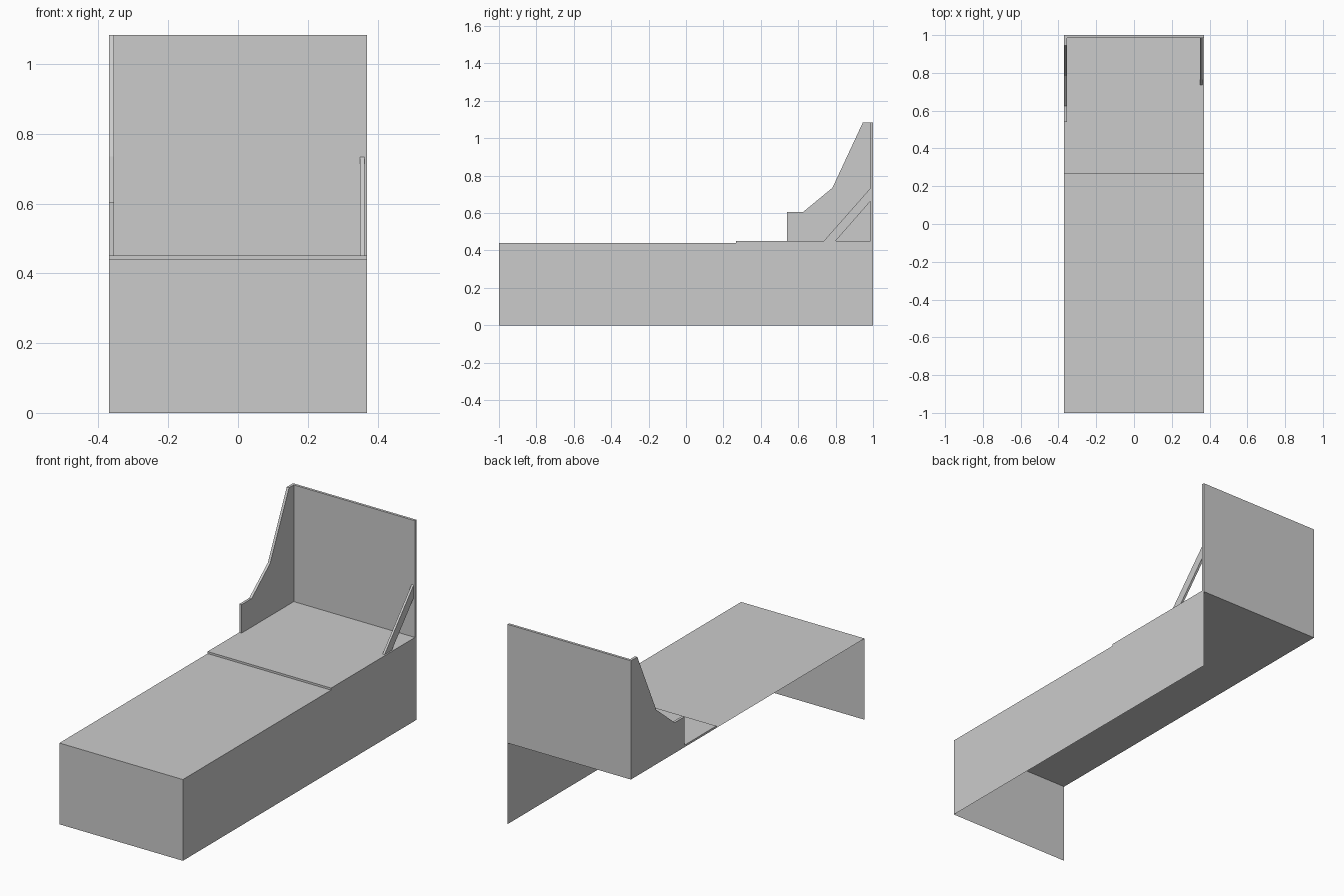
import bpy

if "Cube" in bpy.data.objects:
    bpy.data.objects.remove(bpy.data.objects["Cube"])

W = 0.37          # half width
H = 0.44          # body height
DECK = 0.451      # top of raised deck
TOP = 1.083       # top of back board


def make(name, verts, faces):
    me = bpy.data.meshes.new(name)
    me.from_pydata(verts, [], faces)
    ob = bpy.data.objects.new(name, me)
    bpy.context.collection.objects.link(ob)
    return ob


def extrude_x(name, profile, x0, x1):
    """Closed solid from a (y, z) counter-clockwise profile, between x0 and x1."""
    n = len(profile)
    verts = [(x, y, z) for x in (x0, x1) for y, z in profile]
    faces = [tuple(reversed(range(n))), tuple(range(n, 2 * n))]
    faces += [(i, (i + 1) % n, n + (i + 1) % n, n + i) for i in range(n)]
    return make(name, verts, faces)


def box(name, x0, x1, y0, y1, z0, z1):
    return extrude_x(name, [(y0, z0), (y1, z0), (y1, z1), (y0, z1)], x0, x1)


# Body sheets: top, front and right side only (left, back and underside are open)
make("base_shell",
     [(-W, -1, 0), (W, -1, 0), (W, 1, 0),
      (-W, -1, H), (W, -1, H), (W, 1, H), (-W, 1, H)],
     [(0, 1, 4, 3), (1, 2, 5, 4), (3, 4, 5, 6)])

# Thin raised deck and upright back board
box("raised_deck", -W, W, 0.268, 1.0, H, DECK)
box("back_board", -W, W, 0.986, 1.0, DECK, TOP)

# Stepped side board on the left
extrude_x("side_board",
          [(0.54, DECK), (0.986, DECK), (0.986, TOP), (0.945, TOP),
           (0.783, 0.735), (0.625, 0.605), (0.54, 0.605)],
          -W, -W + 0.014)

# Diagonal brace on the right
extrude_x("diagonal_brace",
          [(0.737, DECK), (0.80, DECK), (0.986, 0.663), (0.986, 0.733)],
          0.35, 0.362)
